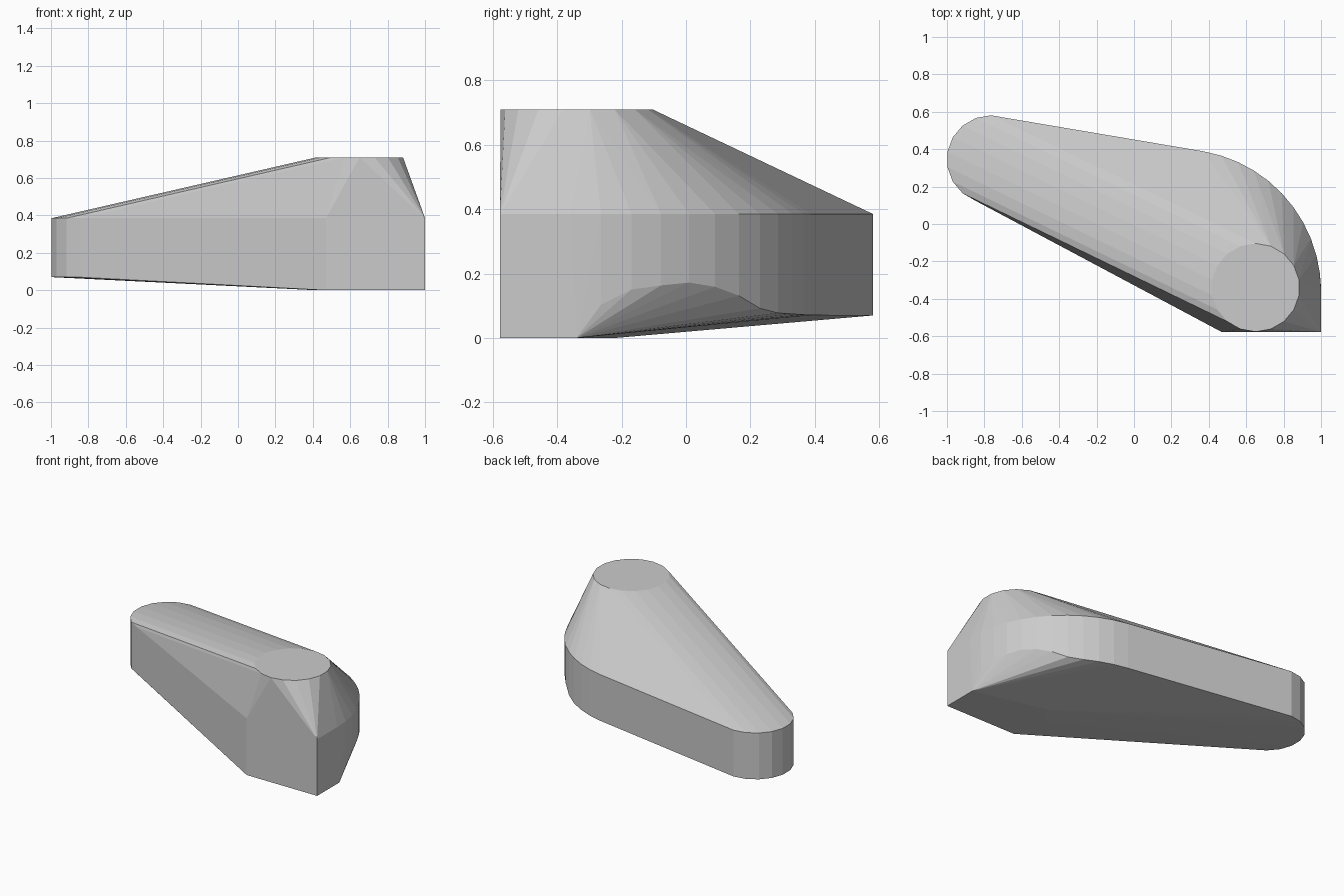
import bpy, bmesh
from math import cos, sin, pi, radians

if "Cube" in bpy.data.objects:
    bpy.data.objects.remove(bpy.data.objects["Cube"])


def ring(cx, cy, r, z, n=18, turn=10):
    """Points of a regular circle at height z."""
    return [(cx + r * cos(2 * pi * i / n + radians(turn)),
             cy + r * sin(2 * pi * i / n + radians(turn)), z) for i in range(n)]


def lerp_table(table, x):
    for (x0, y0), (x1, y1) in zip(table, table[1:]):
        if x <= x1:
            return y0 + (y1 - y0) * max(0, x - x0) / (x1 - x0)
    return table[-1][1]


TOP, MID, LOW = 0.71, 0.385, 0.07
pts = []

# Round flat top
pts += ring(0.65, -0.34, 0.236, TOP)

# Rounded far end with vertical wall
for z in (LOW, MID):
    pts += ring(-0.765, 0.345, 0.236, z)

# Square front corners
for z in (0, MID):
    pts += [(0.47, -0.578, z), (1.0, -0.578, z)]

# Large rounded back corner, its lower rim lifted by the under-cut
rim = [(-0.37, 0), (-0.27, 0.10), (-0.16, 0.155), (0.04, 0.175),
       (0.15, 0.14), (0.25, 0.08), (0.40, LOW)]
steps = 11
for i in range(steps + 1):
    a = radians(80) * i / steps
    x, y = 0.24 + 0.76 * cos(a), -0.36 + 0.76 * sin(a)
    pts += [(x, y, MID), (x, y, lerp_table(rim, y))]

# Inner edge of the flat base
pts += [(1.0, -0.34, 0), (0.42, -0.34, 0), (0.50, -0.22, 0)]

# Wrap all sections in one faceted skin
bm = bmesh.new()
for p in pts:
    bm.verts.new(p)
bmesh.ops.remove_doubles(bm, verts=bm.verts, dist=0.001)
bmesh.ops.convex_hull(bm, input=bm.verts, use_existing_faces=False)
loose = [v for v in bm.verts if not v.link_faces]
bmesh.ops.delete(bm, geom=loose, context='VERTS')
bmesh.ops.dissolve_limit(bm, angle_limit=radians(0.5), verts=bm.verts, edges=bm.edges)
bmesh.ops.recalc_face_normals(bm, faces=bm.faces)

mesh = bpy.data.meshes.new("tapered_body")
bm.to_mesh(mesh)
bm.free()
body = bpy.data.objects.new("tapered_body", mesh)
bpy.context.collection.objects.link(body)
